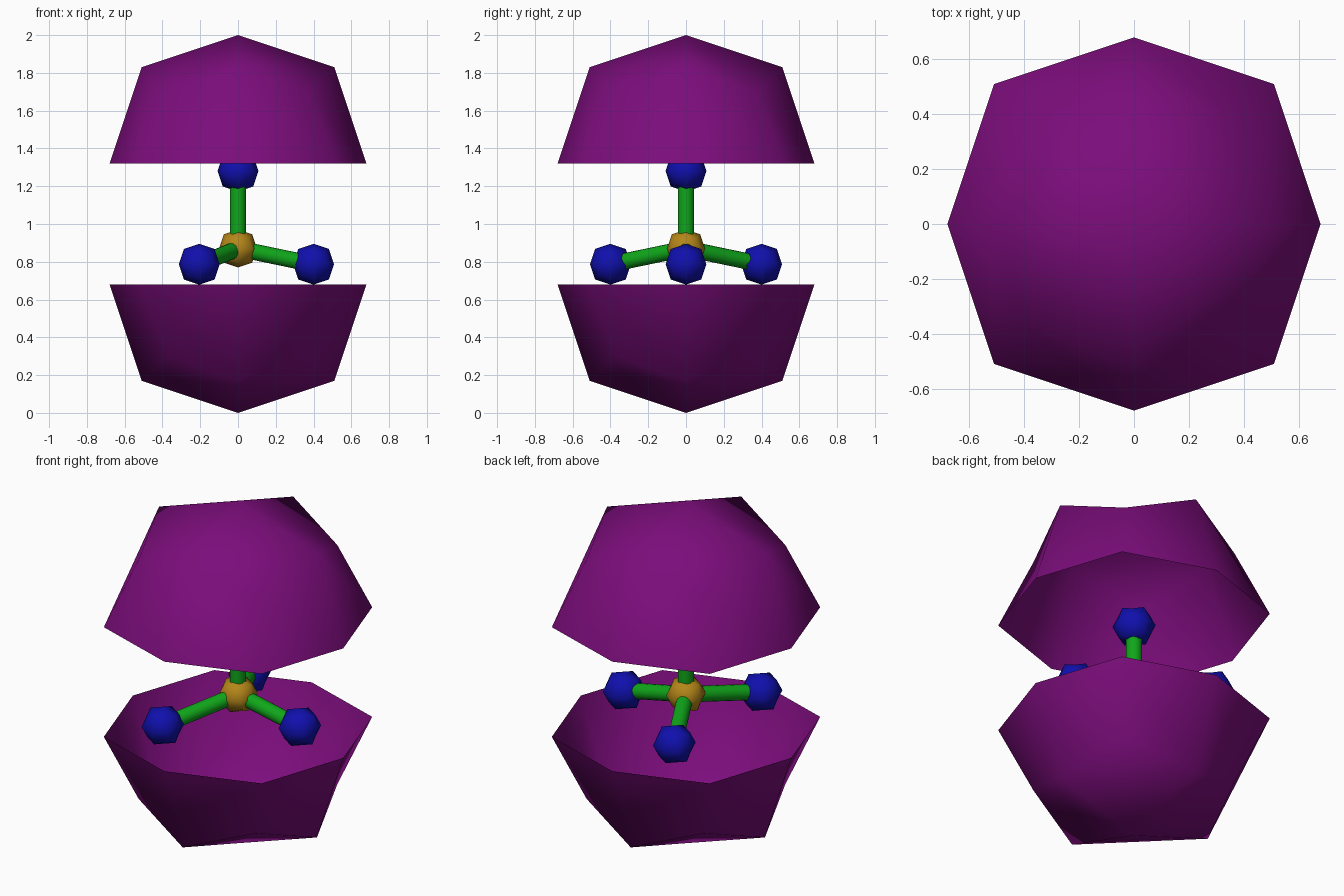
import bpy, bmesh
from mathutils import Vector

if "Cube" in bpy.data.objects:
    bpy.data.objects.remove(bpy.data.objects["Cube"])


def material(name, rgb):
    m = bpy.data.materials.new(name)
    m.diffuse_color = (*rgb, 1)
    m.use_nodes = True
    m.node_tree.nodes["Principled BSDF"].inputs["Base Color"].default_value = m.diffuse_color
    return m


PURPLE = material("purple", (0.20, 0.004, 0.20))
BLUE = material("blue", (0.005, 0.005, 0.42))
GREEN = material("green", (0.005, 0.38, 0.01))
GOLD = material("gold", (0.46, 0.24, 0.01))


def finish(bm, name, mat, loc):
    for f in bm.faces:
        f.smooth = True
    me = bpy.data.meshes.new(name)
    bm.to_mesh(me)
    bm.free()
    ob = bpy.data.objects.new(name, me)
    ob.location = loc
    me.materials.append(mat)
    bpy.context.collection.objects.link(ob)
    return ob


# Rounded cube: each face split in four, edges and corners pulled in
def ball(name, mat, loc, r, half=0):
    bm = bmesh.new()
    bmesh.ops.create_cube(bm, size=2)
    bmesh.ops.subdivide_edges(bm, edges=bm.edges[:], cuts=1, use_grid_fill=True)
    for v in bm.verts:
        axes = sum(abs(c) > 0.5 for c in v.co)
        v.co *= r * {1: 1, 2: 0.75, 3: 5 / 9}[axes]
    if half:
        drop = [f for f in bm.faces if f.calc_center_median().z * half < 0]
        bmesh.ops.delete(bm, geom=drop, context='FACES')
    return finish(bm, name, mat, loc)


def rod(name, a, b, r=0.043):
    d = b - a
    bm = bmesh.new()
    bmesh.ops.create_cone(bm, cap_ends=True, segments=16, radius1=r, radius2=r,
                          depth=d.length)
    ob = finish(bm, name, GREEN, (a + b) / 2)
    ob.rotation_euler = d.to_track_quat('Z', 'Y').to_euler()
    ob.data.set_sharp_from_angle(angle=0.7)


# Open half shells
R = 0.68
ball("upper_shell", PURPLE, (0, 0, 2 - R), R, 1)
ball("lower_shell", PURPLE, (0, 0, R), R, -1)

# Central ball with four rods and outer balls
hub = Vector((0, 0, 0.87))
ball("center_ball", GOLD, hub, 0.1)
tips = [(0, 0, 1.28), (0.4, 0, 0.787), (-0.205, 0.4, 0.787), (-0.205, -0.4, 0.787)]
for i, t in enumerate(tips, 1):
    ball(f"outer_ball_{i}", BLUE, t, 0.108)
    rod(f"rod_{i}", hub, Vector(t))
